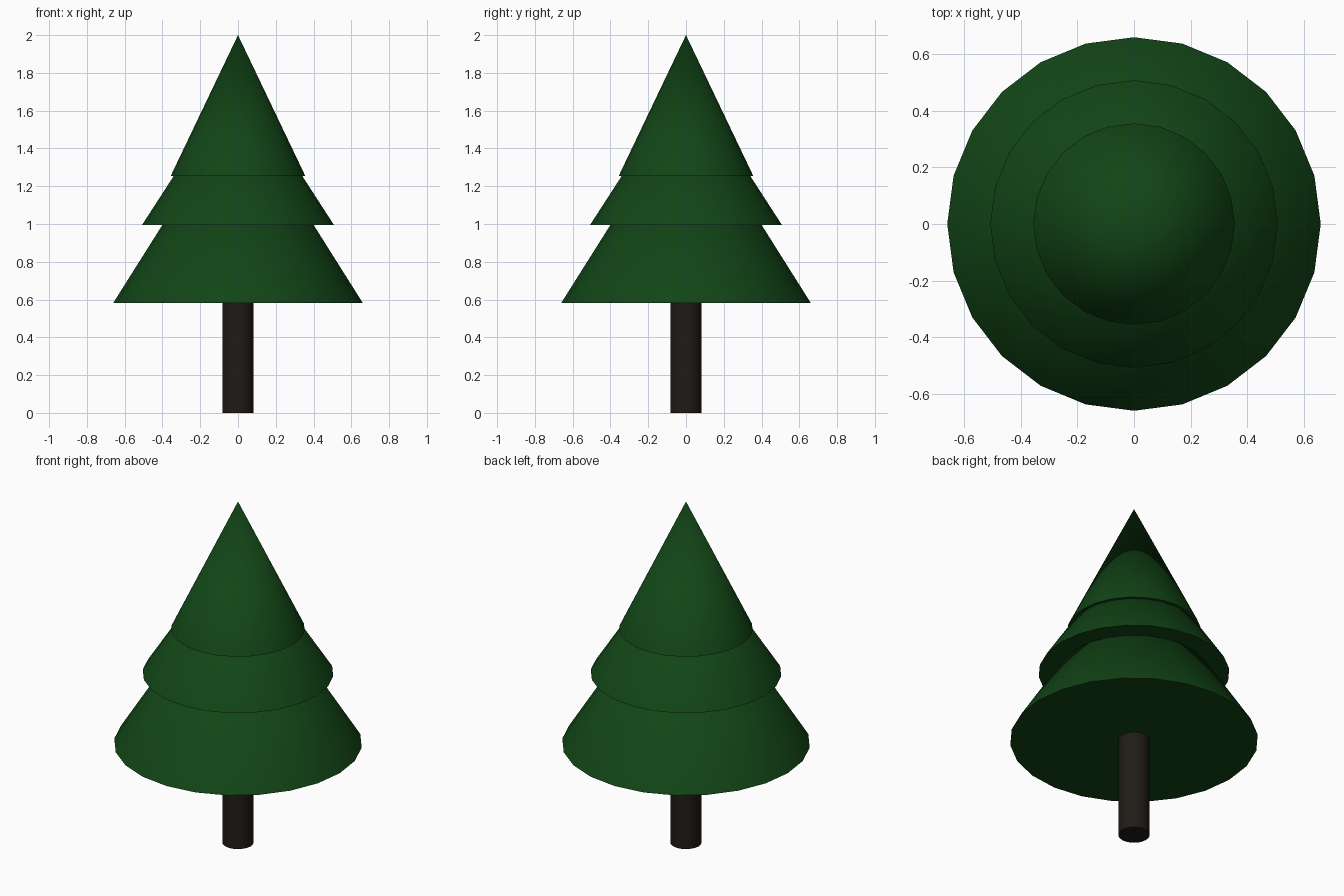
import bpy
import math

if "Cube" in bpy.data.objects:
    bpy.data.objects.remove(bpy.data.objects["Cube"])


def material(name, color):
    mat = bpy.data.materials.new(name)
    mat.diffuse_color = color
    mat.use_nodes = True
    mat.node_tree.nodes["Principled BSDF"].inputs["Base Color"].default_value = mat.diffuse_color
    return mat


def cone(name, z0, z1, r0, r1, mat):
    # Upright 24-sided cone or cylinder with a capped base
    bpy.ops.mesh.primitive_cone_add(vertices=24, radius1=r0, radius2=r1,
                                    depth=z1 - z0, location=(0, 0, (z0 + z1) / 2))
    obj = bpy.context.object
    obj.name = name
    obj.data.materials.append(mat)
    bpy.ops.object.shade_smooth_by_angle(angle=math.radians(40))
    return obj


green = material("needles", (0.006, 0.06, 0.008, 1))
bark = material("bark", (0.014, 0.011, 0.008, 1))

# Trunk, running up into the lowest tier
cone("trunk", 0, 0.65, 0.083, 0.083, bark)

# Three overlapping foliage tiers: base height, apex height, base radius
tiers = [
    ("lower_foliage", 0.583, 1.63, 0.66),
    ("middle_foliage", 0.995, 1.78, 0.508),
    ("top_foliage", 1.255, 2.0, 0.356),
]
for name, z0, z1, r in tiers:
    cone(name, z0, z1, r, 0, green)
